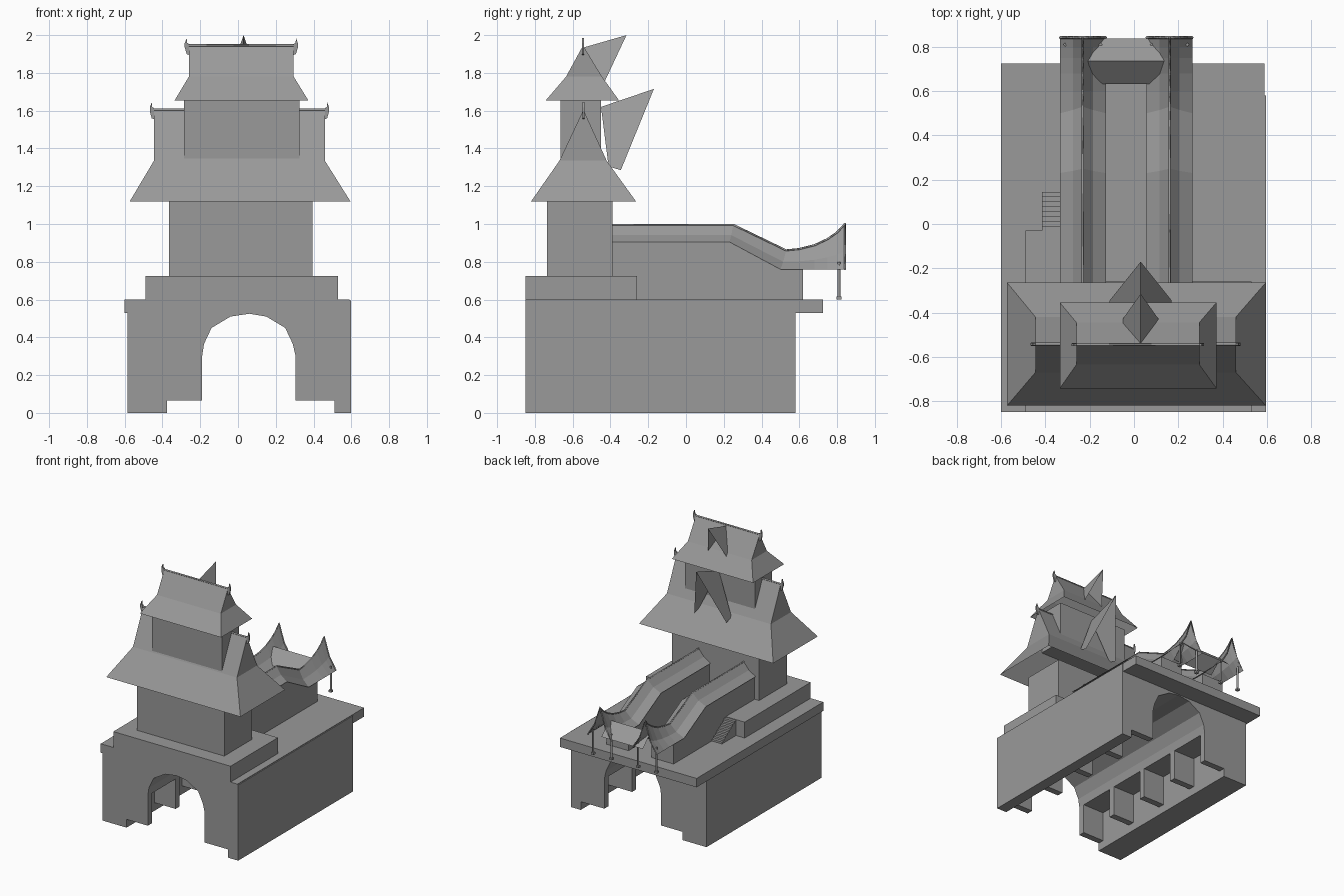
import bpy, bmesh
from mathutils import Vector

cube = bpy.data.objects.get("Cube")
if cube:
    bpy.data.objects.remove(cube, do_unlink=True)

GREY = (0.32, 0.32, 0.32, 1)
stone = bpy.data.materials.new("stone_grey")
stone.diffuse_color = GREY
stone.use_nodes = True
stone.node_tree.nodes["Principled BSDF"].inputs["Base Color"].default_value = GREY


def link(name, data):
    data.materials.append(stone)
    ob = bpy.data.objects.new(name, data)
    bpy.context.collection.objects.link(ob)
    return ob


def mesh(name, verts, faces):
    me = bpy.data.meshes.new(name)
    me.from_pydata([tuple(v) for v in verts], [], faces)
    bm = bmesh.new()
    bm.from_mesh(me)
    bmesh.ops.recalc_face_normals(bm, faces=bm.faces)
    bm.to_mesh(me)
    bm.free()
    return link(name, me)


def prism(name, outline, axis, lo, hi):
    """Extrude a 2D outline along x or y."""
    def put(p, t):
        return (t, *p) if axis == "x" else (p[0], t, p[1])
    n = len(outline)
    verts = [put(p, t) for t in (lo, hi) for p in outline]
    sides = [(i, (i + 1) % n, (i + 1) % n + n, i + n) for i in range(n)]
    return mesh(name, verts, sides + [tuple(range(n)), tuple(range(n, 2 * n))])


def box(name, x, y, z):
    rect = [(x[0], z[0]), (x[1], z[0]), (x[1], z[1]), (x[0], z[1])]
    return prism(name, rect, "y", *y)


def sheet(name, rows):
    """Skin a grid of points."""
    n = len(rows[0])
    faces = [(r * n + i, r * n + i + 1, (r + 1) * n + i + 1, (r + 1) * n + i)
             for r in range(len(rows) - 1) for i in range(n - 1)]
    return mesh(name, [p for row in rows for p in row], faces)


def tube(name, points, radius):
    cu = bpy.data.curves.new(name, "CURVE")
    cu.dimensions = "3D"
    cu.bevel_depth = radius
    cu.bevel_resolution = 0
    cu.use_fill_caps = True
    sp = cu.splines.new("POLY")
    sp.points.add(len(points) - 1)
    for p, co in zip(sp.points, points):
        p.co = (*co, 1)
    return link(name, cu)


# Gatehouse base: vault above, feet and piers with open bays below
FRONT, BACK, SPRING = -0.85, 0.58, 0.3
arch = [(-0.19, SPRING), (-0.18, 0.365), (-0.14, 0.45), (-0.04, 0.51), (0.06, 0.525),
        (0.15, 0.51), (0.25, 0.45), (0.29, 0.365), (0.305, SPRING)]
prism("vault", [(-0.585, SPRING)] + arch + [(0.597, SPRING), (0.597, 0.595), (-0.585, 0.595)],
      "y", FRONT, BACK)
for side, foot, pier in (("right", (-0.585, -0.375), (-0.375, -0.19)),
                         ("left", (0.51, 0.597), (0.305, 0.51))):
    box(f"{side}_foot", foot, (FRONT, BACK), (0, SPRING))
    for i in range(5):
        y = FRONT + i * (BACK - FRONT - 0.05) / 4
        box(f"{side}_pier_{i}", pier, (y, y + 0.05), (0.065, SPRING))
box("terrace_slab", (-0.6, 0.59), (FRONT, 0.725), (0.53, 0.6))

# Plinth, side platform and stairs
box("plinth", (-0.49, 0.53), (FRONT, -0.26), (0.6, 0.725))
box("side_platform", (-0.49, -0.31), (-0.26, -0.03), (0.6, 0.725))
STEPS = 8
profile = [(-0.03, 0.6)]
for i in range(STEPS):
    y, z = 0.145 - i * 0.175 / STEPS, 0.6 + (i + 1) * 0.12 / STEPS
    profile[1:1] = [(y - 0.175 / STEPS, z), (y, z)]
    if i == 0:
        profile.insert(3, (y, 0.6))
prism("stairs", profile[::-1], "x", -0.415, -0.31)

# Tower storeys
box("lower_storey", (-0.365, 0.395), (-0.735, -0.388), (0.725, 1.13))
box("upper_storey", (-0.285, 0.325), (-0.665, -0.45), (1.335, 1.665))


def hip_gable_roof(name, eave, waist, ridge_y, ridge_z):
    """Flared skirt below, gable above; eave and waist are x, y ranges and height."""
    rings = []
    for (x0, x1), (y0, y1), z in (eave, waist):
        rings += [(x0, y0, z), (x1, y0, z), (x1, y1, z), (x0, y1, z)]
    x0, x1 = waist[0]
    verts = rings + [(x0, ridge_y, ridge_z), (x1, ridge_y, ridge_z)]
    faces = [(i, (i + 1) % 4, (i + 1) % 4 + 4, i + 4) for i in range(4)]
    faces += [(4, 5, 9, 8), (6, 7, 8, 9), (5, 6, 9), (7, 4, 8)]
    mesh(name, verts, faces)
    tube(name + "_ridge", [(x0 - 0.02, ridge_y, ridge_z), (x1 + 0.02, ridge_y, ridge_z)], 0.007)
    # Horned ridge ends
    for end, x, s in (("right", x0, -1), ("left", x1, 1)):
        horn = [(0, -0.05), (0.012, -0.045), (0.022, -0.01), (0.022, 0.012),
                (0.012, 0.04), (0.01, 0.015), (0, 0.008)]
        prism(f"{name}_{end}_finial", [(x + s * a, ridge_z + b) for a, b in horn],
              "y", ridge_y - 0.006, ridge_y + 0.006)


hip_gable_roof("lower_roof", ((-0.573, 0.595), (-0.82, -0.265), 1.12),
               ((-0.445, 0.46), (-0.67, -0.42), 1.335), -0.543, 1.605)
hip_gable_roof("upper_roof", ((-0.335, 0.372), (-0.742, -0.355), 1.655),
               ((-0.26, 0.295), (-0.635, -0.445), 1.78), -0.545, 1.945)


def dormer(name, half, ridge_back, ridge_front, eave_front, eave_back):
    """Folded gable leaning out over the rear roof slope."""
    mid = 0.03
    left, right = ([(mid + s * half, *p) for p in (eave_back, eave_front)] for s in (-1, 1))
    sheet(name, [left, [(mid, *ridge_back), (mid, *ridge_front)], right])


dormer("lower_dormer", 0.14, (-0.45, 1.62), (-0.17, 1.715), (-0.345, 1.285), (-0.41, 1.305))
dormer("upper_dormer", 0.085, (-0.54, 1.935), (-0.315, 2.0), (-0.435, 1.745), (-0.46, 1.77))

# Covered corridors with concave gable roofs that sweep up at the back
ridge = [(-0.39, 0.995), (0.25, 0.995), (0.53, 0.86), (0.6, 0.867), (0.68, 0.887),
         (0.75, 0.92), (0.8, 0.955), (0.842, 1.0)]
eave = [(-0.39, 0.905), (0.23, 0.905), (0.5, 0.76)] + [(y, 0.76) for y, z in ridge[3:]]
wall = [(-0.39, 0.6), (0.62, 0.6), (0.62, 0.76), (0.5, 0.76), (0.23, 0.905), (-0.39, 0.905)]
for side, cx in (("right", -0.231), ("left", 0.161)):
    rows = []
    for (yr, zr), (ye, ze) in zip(ridge, eave):
        rows.append([(cx + dx, yr + (ye - yr) * t, zr + (ze - zr) * u)
                     for dx, t, u in ((-0.104, 1, 1), (-0.045, 0.5, 0.6), (0, 0, 0),
                                      (0.045, 0.5, 0.6), (0.104, 1, 1))])
    sheet(f"{side}_corridor_roof", rows)
    prism(f"{side}_corridor_walls", wall, "x", cx - 0.095, cx + 0.095)
    tube(f"{side}_corridor_ridge", [(cx, *p) for p in ridge], 0.006)
    tube(f"{side}_bargeboard", rows[-1], 0.006)
    for dx in (-0.08, 0.08):
        tube(f"{side}_porch_post", [(cx + dx, 0.81, 0.6), (cx + dx, 0.81, 0.8)], 0.009)
        box(f"{side}_post_foot", (cx + dx - 0.012, cx + dx + 0.012), (0.798, 0.822), (0.6, 0.615))

# Roof joining the two porches
sheet("porch_cross_roof", [[(x, y, z) for x in (-0.21, 0.15)]
                           for y, z in ((0.632, 0.77), (0.737, 0.865), (0.838, 0.77))])
